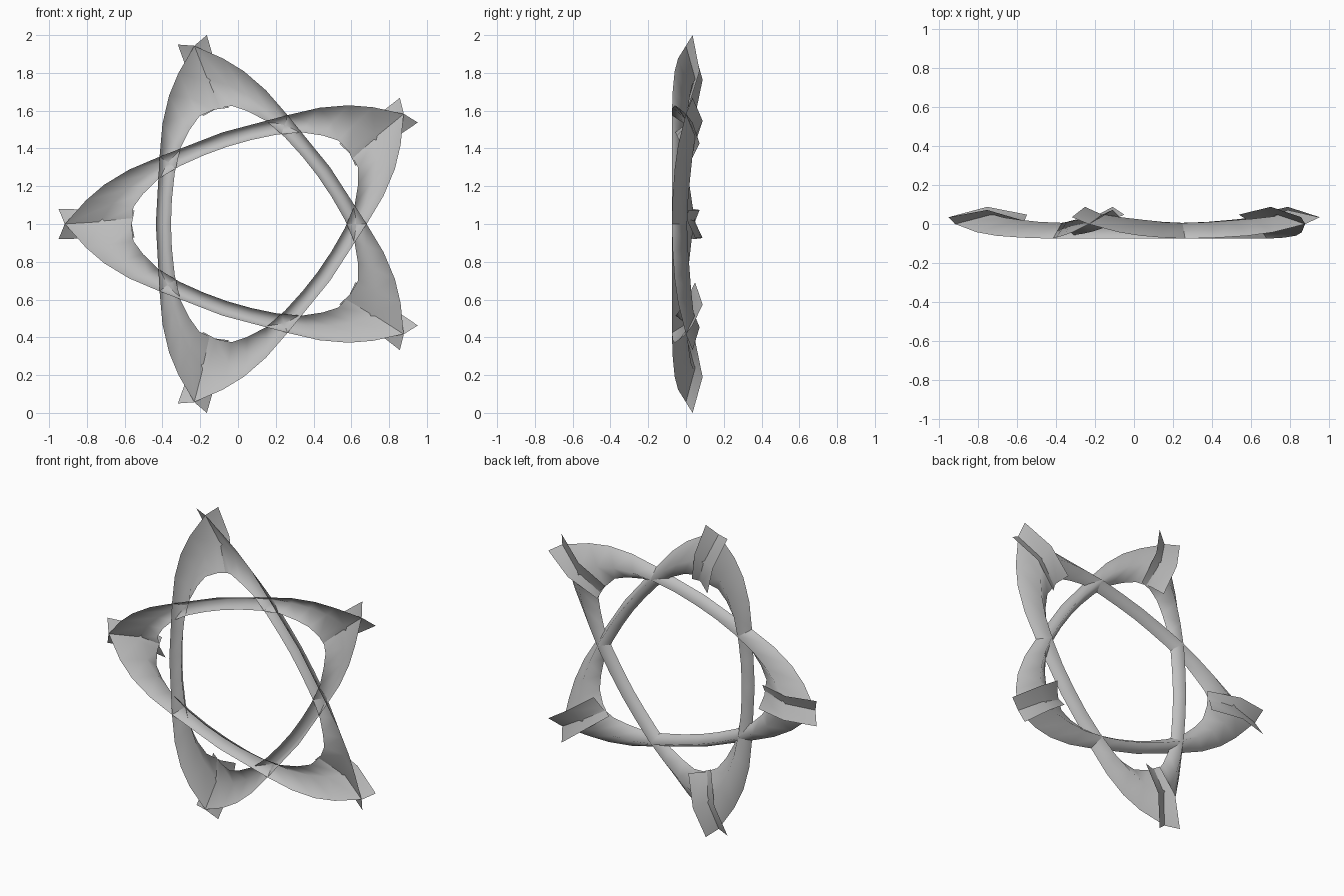
import bpy
import math
from mathutils import Matrix, Vector

cube = bpy.data.objects.get("Cube")
if cube:
    bpy.data.objects.remove(cube, do_unlink=True)

# Single grey colour
grey = bpy.data.materials.new("plain_grey")
grey.use_nodes = True
colour = (0.52, 0.52, 0.52, 1.0)
grey.diffuse_color = colour
shader = grey.node_tree.nodes["Principled BSDF"]
shader.inputs["Base Color"].default_value = colour
shader.inputs["Roughness"].default_value = 0.7

# Half of one crescent trough, from its middle to its end.
# Each point is (distance from star centre, distance along arm, depth).
outer_rim = [(.51, 0, -.075), (.5, .18, -.075), (.49, .36, -.075), (.475, .53, -.07),
             (.44, .68, -.06), (.39, .8, -.042), (.305, .945, 0), (.24, 1, .035)]
back_ridge = [(.47, 0, 0), (.465, .15, 0), (.45, .3, .005), (.42, .45, .01),
              (.38, .57, .02), (.33, .67, .03), (.255, .765, .045), (.185, .81, .08)]
inner_rim = [(.43, 0, -.07), (.425, .13, -.07), (.41, .27, -.065), (.38, .4, -.055),
             (.33, .5, -.045), (.28, .57, -.03), (.205, .605, 0), (.125, .615, .03)]


def full_edge(half, lean):
    """Mirror a half edge along the arm; lean moves the two ends apart in depth."""
    last = len(half) - 1
    points = []
    for step in range(-last, last + 1):
        out, along, depth = half[abs(step)]
        side = math.copysign(1, step)
        fade = (abs(step) / last) ** 3
        points.append(Vector((-out, depth - side * lean * fade, side * along)))
    return points


def build_arm_mesh():
    edges = [full_edge(outer_rim, 0), full_edge(back_ridge, .008), full_edge(inner_rim, .018)]
    count = len(edges[0])
    vertices = [point for edge in edges for point in edge]
    faces = []
    for strip in range(len(edges) - 1):
        for i in range(count - 1):
            a = strip * count + i
            faces.append((a, a + count, a + count + 1, a + 1))
    mesh = bpy.data.meshes.new("star_arm")
    mesh.from_pydata(vertices, [], faces)
    mesh.materials.append(grey)
    mesh.shade_smooth()
    return mesh


# Five identical arms turned about the star centre, crossing at the points
arm_mesh = build_arm_mesh()
centre = Matrix.Translation((.075, 0, 1))
for k in range(5):
    arm = bpy.data.objects.new("star_arm_" + str(k + 1), arm_mesh)
    arm.matrix_world = centre @ Matrix.Rotation(k * math.tau / 5, 4, "Y")
    bpy.context.collection.objects.link(arm)
